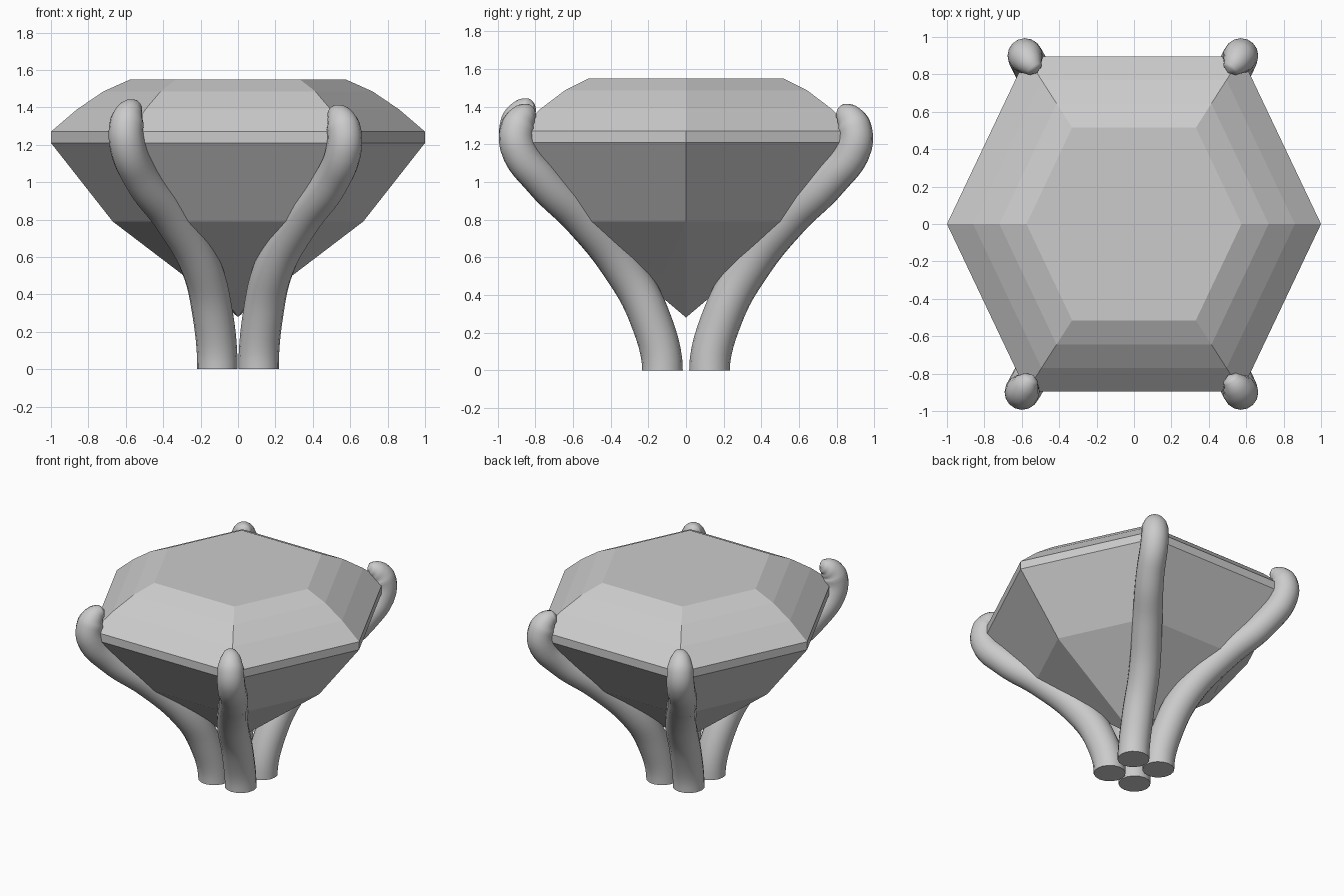
import bpy, bmesh, math

if "Cube" in bpy.data.objects:
    bpy.data.objects.remove(bpy.data.objects["Cube"])

# Hexagonal outline shared by every gem tier
HEX = [(1, 0), (0.575, 0.895), (-0.575, 0.895), (-1, 0), (-0.575, -0.895), (0.575, -0.895)]


def make_gem():
    bm = bmesh.new()

    def ring(scale, z):
        return [bm.verts.new((x * scale, y * scale, z)) for x, y in HEX]

    # Table, crown steps, girdle and upper pavilion
    tiers = [(0.575, 1.55), (0.72, 1.485), (0.86, 1.39), (1, 1.27), (1, 1.21), (0.67, 0.79)]
    rings = [ring(s, z) for s, z in tiers]
    bm.faces.new(rings[0])
    for a, b in zip(rings, rings[1:]):
        for i in range(6):
            j = (i + 1) % 6
            bm.faces.new((a[i], b[i], b[j], a[j]))

    # Lower pavilion: points between the corners, kites down to the culet
    low = rings[-1]
    tip = bm.verts.new((0, 0, 0.28))
    mids = []
    for i in range(6):
        c = (low[i].co + low[(i + 1) % 6].co) / 2
        s = 0.26 / math.hypot(c.x, c.y)
        mids.append(bm.verts.new((c.x * s, c.y * s, 0.5)))
    for i in range(6):
        bm.faces.new((low[i], mids[i], low[(i + 1) % 6]))
        bm.faces.new((low[i], mids[i - 1], tip))
        bm.faces.new((low[i], tip, mids[i]))
    bmesh.ops.recalc_face_normals(bm, faces=bm.faces)
    me = bpy.data.meshes.new("gemstone")
    bm.to_mesh(me)
    bm.free()
    bpy.context.collection.objects.link(bpy.data.objects.new("gemstone", me))


# Prong centreline: x, y, z, radius
PATH = [(0.11, 0.125, 0, 0.108), (0.135, 0.2, 0.3, 0.108), (0.195, 0.34, 0.55, 0.107),
        (0.34, 0.545, 0.8, 0.103), (0.5, 0.765, 1.01, 0.097), (0.568, 0.893, 1.19, 0.095),
        (0.562, 0.89, 1.30, 0.09), (0.54, 0.858, 1.35, 0.07), (0.515, 0.825, 1.37, 0.045),
        (0.503, 0.808, 1.375, 0.002)]


def make_prong(name, sx, sy, dx, dz):
    cu = bpy.data.curves.new(name, 'CURVE')
    cu.dimensions = '3D'
    cu.bevel_depth = 1
    cu.bevel_resolution = 6
    cu.resolution_u = 6
    cu.use_fill_caps = True
    sp = cu.splines.new('BEZIER')
    sp.bezier_points.add(len(PATH) - 1)
    for p, (x, y, z, r) in zip(sp.bezier_points, PATH):
        t = (z / 1.375) ** 2
        p.co = (sx * (x + dx * t), sy * y, z + dz * t)
        p.radius = r
        p.handle_left_type = p.handle_right_type = 'AUTO'
    # Vertical start keeps the foot flat on the ground
    p = sp.bezier_points[0]
    p.handle_left_type = p.handle_right_type = 'FREE'
    p.handle_left = (p.co.x, p.co.y, -0.1)
    p.handle_right = (p.co.x, p.co.y, 0.1)
    ob = bpy.data.objects.new(name, cu)
    bpy.context.collection.objects.link(ob)
    bpy.ops.object.select_all(action='DESELECT')
    ob.select_set(True)
    bpy.context.view_layer.objects.active = ob
    bpy.ops.object.convert(target='MESH')
    bpy.ops.object.shade_smooth_by_angle(angle=math.radians(50))


make_gem()
# Four prongs, the left pair splayed slightly further
make_prong("front_right_prong", 1, -1, 0, 0)
make_prong("front_left_prong", -1, -1, 0.035, 0.03)
make_prong("back_right_prong", 1, 1, 0, 0)
make_prong("back_left_prong", -1, 1, 0.015, 0)
